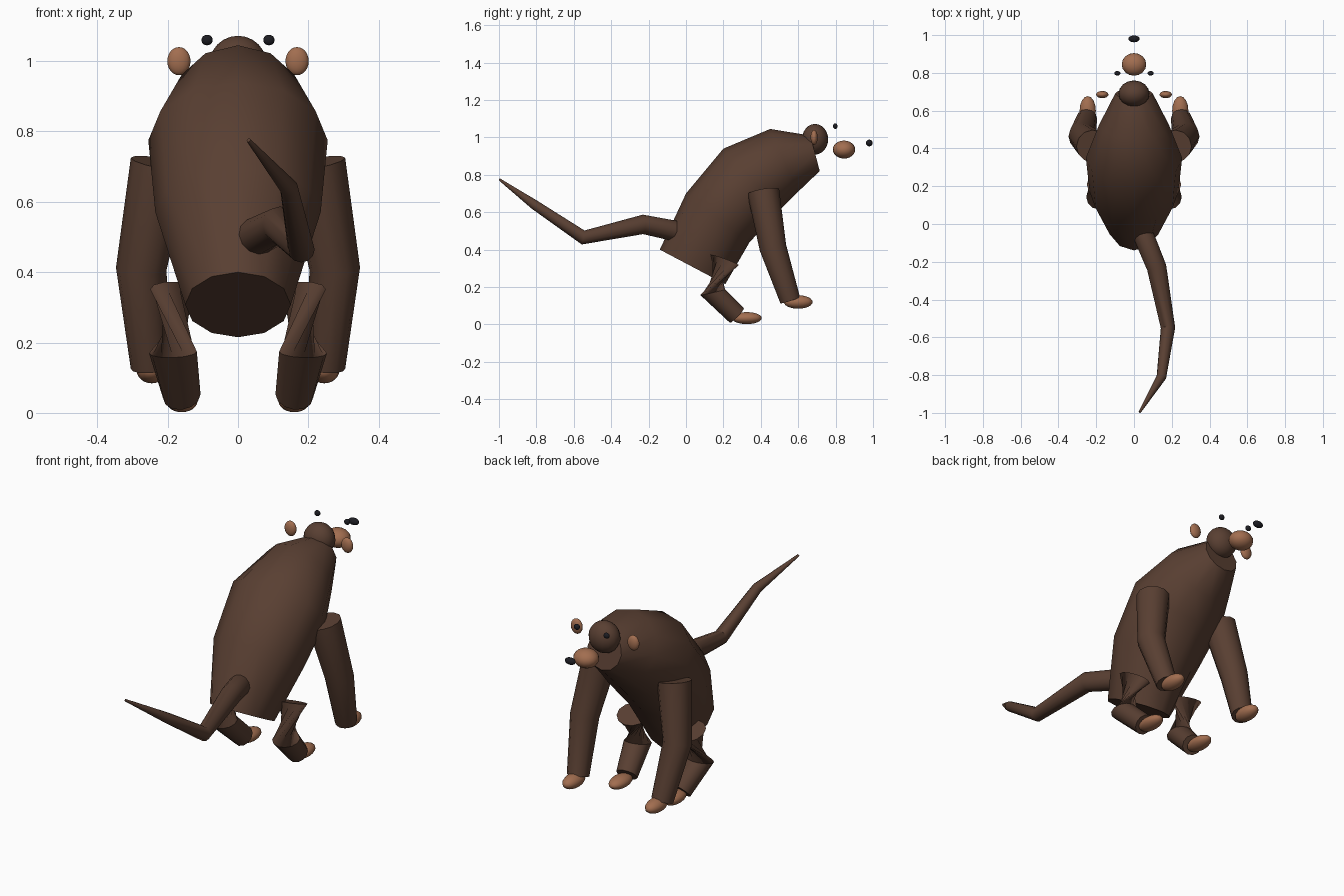
import bpy, bmesh
from math import sin, cos, pi, radians
from mathutils import Vector

if "Cube" in bpy.data.objects:
    bpy.data.objects.remove(bpy.data.objects["Cube"])


def material(name, rgb):
    m = bpy.data.materials.new(name)
    m.use_nodes = True
    m.diffuse_color = (*rgb, 1)
    m.node_tree.nodes["Principled BSDF"].inputs["Base Color"].default_value = (*rgb, 1)
    return m


FUR = material("brown fur", (0.1, 0.05, 0.032))
SKIN = material("tan skin", (0.36, 0.155, 0.08))
DARK = material("near black", (0.012, 0.012, 0.016))
SIDES = 12


def finish(name, bm, mat):
    bmesh.ops.recalc_face_normals(bm, faces=bm.faces)
    mesh = bpy.data.meshes.new(name)
    bm.to_mesh(mesh)
    bm.free()
    mesh.materials.append(mat)
    obj = bpy.data.objects.new(name, mesh)
    bpy.context.collection.objects.link(obj)
    bpy.ops.object.select_all(action="DESELECT")
    obj.select_set(True)
    bpy.context.view_layer.objects.active = obj
    bpy.ops.object.shade_smooth_by_angle(angle=radians(45))


def loft(name, rings, mat=FUR):
    """Skin a list of point rings and cap both ends."""
    bm = bmesh.new()
    loops = [[bm.verts.new(p) for p in ring] for ring in rings]
    for a, b in zip(loops, loops[1:]):
        for i in range(SIDES):
            j = (i + 1) % SIDES
            bm.faces.new((a[i], a[j], b[j], b[i]))
    bm.faces.new(loops[0])
    bm.faces.new(loops[-1])
    finish(name, bm, mat)


def ring(center, u, v, twist=0):
    angles = [2 * pi * i / SIDES + twist for i in range(SIDES)]
    return [center + u * cos(a) + v * sin(a) for a in angles]


def limb(name, path, side=1, twists=None):
    """Tapered tube along (x, y, z, radius) points; side=-1 mirrors it in x."""
    pts = [Vector(p[:3]) for p in path]
    dirs = [(b - a).normalized() for a, b in zip(pts, pts[1:])]
    rings = []
    for i, p in enumerate(pts):
        t = (dirs[max(i - 1, 0)] + dirs[min(i, len(dirs) - 1)]).normalized()
        u = Vector((1, 0, 0))
        u = (u - t * u.dot(t)).normalized()
        r = path[i][3]
        points = ring(p, u * r, u.cross(t) * r, twists[i] if twists else 0)
        rings.append([Vector((q.x * side, q.y, q.z)) for q in points])
    loft(name, rings)


def ellipsoid(name, center, size, mat):
    bm = bmesh.new()
    bmesh.ops.create_uvsphere(bm, u_segments=16, v_segments=12, radius=1)
    bmesh.ops.scale(bm, vec=size, verts=bm.verts)
    bmesh.ops.translate(bm, vec=center, verts=bm.verts)
    finish(name, bm, mat)


# Torso: back point (y, z), belly point (y, z), half width
sections = [
    ((-0.14, 0.40), (0.21, 0.215), 0.15),
    ((0.00, 0.70), (0.34, 0.44), 0.235),
    ((0.20, 0.94), (0.50, 0.61), 0.255),
    ((0.45, 1.045), (0.60, 0.71), 0.185),
    ((0.665, 1.01), (0.715, 0.82), 0.10),
]
torso = []
for top, bottom, half in sections:
    t, b = Vector((0, *top)), Vector((0, *bottom))
    torso.append(ring((t + b) / 2, Vector((half, 0, 0)), (t - b) / 2))
loft("torso", torso)

# Tail
limb("tail", [(0.05, -0.06, 0.50, 0.055), (0.12, -0.23, 0.535, 0.052),
              (0.18, -0.55, 0.465, 0.038), (0.145, -0.81, 0.64, 0.026),
              (0.03, -0.997, 0.775, 0.006)])

# Head
ellipsoid("head", (0, 0.69, 0.99), (0.082, 0.07, 0.082), FUR)
ellipsoid("muzzle", (0, 0.845, 0.935), (0.065, 0.06, 0.048), SKIN)
ellipsoid("nose", (0, 0.98, 0.97), (0.03, 0.018, 0.018), DARK)

# Paired parts
for label, s in (("left", 1), ("right", -1)):
    ellipsoid(label + "_eye", (0.088 * s, 0.798, 1.06), (0.016, 0.012, 0.015), DARK)
    ellipsoid(label + "_ear", (0.168 * s, 0.685, 1.0), (0.033, 0.019, 0.04), SKIN)
    limb(label + "_arm", [(0.22, 0.413, 0.71, 0.086), (0.275, 0.465, 0.41, 0.072),
                          (0.25, 0.557, 0.13, 0.055)], s)
    ellipsoid(label + "_hand", (0.245 * s, 0.6, 0.12), (0.043, 0.077, 0.036), SKIN)
    # The thigh is wrung between hip and knee
    wring = radians(-120)
    limb(label + "_leg", [(0.17, 0.207, 0.345, 0.08), (0.185, 0.143, 0.172, 0.068),
                          (0.16, 0.272, 0.048, 0.054)], s, [0, wring, wring])
    ellipsoid(label + "_foot", (0.16 * s, 0.325, 0.034), (0.045, 0.08, 0.032), SKIN)
